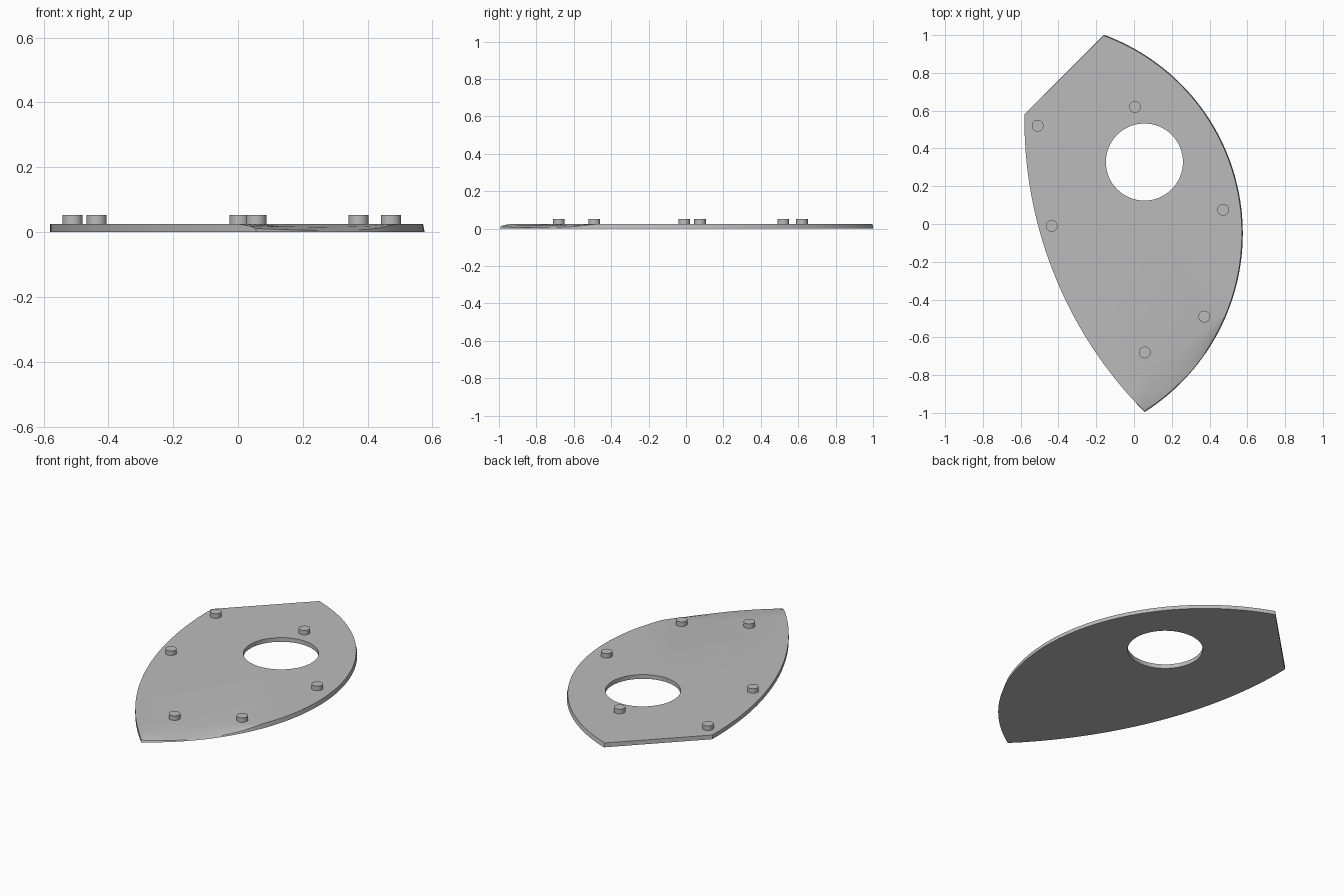
import bpy, bmesh
from math import sin, cos, pi, atan2, sqrt
from mathutils import Vector

cube = bpy.data.objects.get("Cube")
if cube:
    bpy.data.objects.remove(cube, do_unlink=True)

THICK = 0.025
RIGHT_C, RIGHT_R = Vector((-0.544, -0.05)), 1.12    # long right-hand arc
LEFT_C, LEFT_R = Vector((1.615, 0.55)), 2.195       # shallow left-hand arc

grey = bpy.data.materials.new("plain_grey")
grey.use_nodes = True
grey.diffuse_color = (0.5, 0.5, 0.5, 1)
grey.node_tree.nodes["Principled BSDF"].inputs["Base Color"].default_value = (0.5, 0.5, 0.5, 1)


def finish(bm, name):
    bmesh.ops.recalc_face_normals(bm, faces=bm.faces)
    mesh = bpy.data.meshes.new(name)
    bm.to_mesh(mesh)
    bm.free()
    mesh.materials.append(grey)
    obj = bpy.data.objects.new(name, mesh)
    bpy.context.collection.objects.link(obj)
    bpy.ops.object.select_all(action='DESELECT')
    obj.select_set(True)
    bpy.context.view_layer.objects.active = obj
    bpy.ops.object.shade_smooth_by_angle(angle=0.35)
    return obj


def table(t, values):
    """Linear interpolation over evenly spaced values."""
    p = min(max(t, 0), 1) * (len(values) - 1)
    i = min(int(p), len(values) - 2)
    return values[i] + (values[i + 1] - values[i]) * (p - i)


def left_point(y):
    return Vector((LEFT_C.x - sqrt(LEFT_R ** 2 - (y - LEFT_C.y) ** 2), y))


def arc_point(a, r):
    return RIGHT_C + Vector((cos(a), sin(a))) * r


# Plate outline as columns: bottom, rim, mid slope, flat top
columns = []
steps = 40
for i in range(steps + 1):
    p = left_point(0.58 - 1.52 * i / steps)
    columns.append([p.to_3d()] + [Vector((p.x, p.y, THICK))] * 3)
ridge = columns[-1][3]

tip, crest, blend = atan2(-0.95, 0.604), atan2(1.05, 0.384), -0.39
angles = [tip + (blend - tip) * i / 20 for i in range(21)]
angles += [blend + (crest - blend) * i / 50 for i in range(1, 51)]
for i, a in enumerate(angles):
    t = (a - tip) / (blend - tip)
    width = table(t, [0.08, 0.175, 0.145, 0.08, 0])
    z = table(t, [0.011, 0.007, 0.005, 0.005, 0.011, THICK])
    rim = arc_point(a, RIGHT_R - 0.005).to_3d()
    rim.z = z
    top = arc_point(a, RIGHT_R - 0.005 - width).to_3d()
    top.z = THICK
    if i == 0:
        top = ridge
    mid = rim.lerp(top, 0.3)
    mid.z = z + (THICK - z) * 0.55
    columns.append([arc_point(a, RIGHT_R).to_3d(), rim, mid, top])

# Plate walls and the worn slope beside the tip
bm = bmesh.new()
grid = [[bm.verts.new(p) for p in col] for col in columns]
for i, col in enumerate(grid):
    nxt = grid[(i + 1) % len(grid)]
    for r in range(3):
        bm.faces.new((col[r], nxt[r], nxt[r + 1], col[r + 1]))

# Round hole wall
count = 64
hole = []
for i in range(count):
    a = 2 * pi * i / count
    x, y = 0.055 + 0.204 * cos(a), 0.328 + 0.204 * sin(a)
    hole.append([bm.verts.new((x, y, z)) for z in (0, THICK)])
for i, (low, high) in enumerate(hole):
    low2, high2 = hole[(i + 1) % count]
    bm.faces.new((low, low2, high2, high))
bmesh.ops.remove_doubles(bm, verts=bm.verts, dist=0.0002)

# Flat top and underside around the hole
for level in (0, THICK):
    ring = [e for e in bm.edges if e.is_boundary
            and all(abs(v.co.z - level) < 0.001 for v in e.verts)]
    bmesh.ops.triangle_fill(bm, edges=ring, use_beauty=True, normal=(0, 0, 1))
finish(bm, "plate")

# Locating pegs on the top face
pegs = [(-0.51, 0.52), (0.005, 0.62), (0.472, 0.075),
        (-0.436, -0.01), (0.372, -0.49), (0.057, -0.68)]
for n, (x, y) in enumerate(pegs, 1):
    bm = bmesh.new()
    bmesh.ops.create_cone(bm, cap_ends=True, segments=32, radius1=0.031,
                          radius2=0.031, depth=0.032)
    bmesh.ops.translate(bm, verts=bm.verts, vec=(x, y, 0.036))
    finish(bm, f"peg_{n}")
